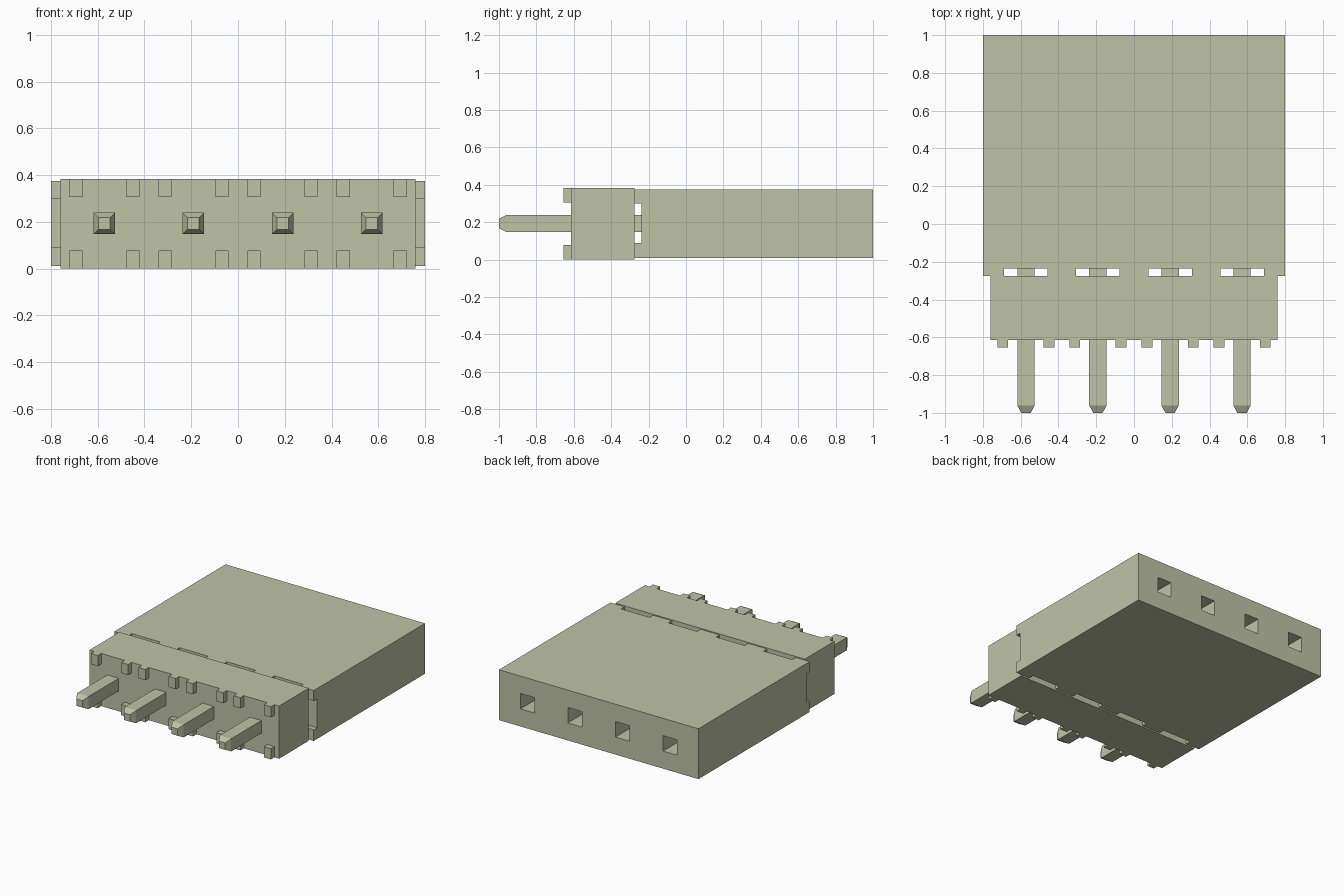
import bpy, bmesh
from mathutils import Vector

cube = bpy.data.objects.get("Cube")
if cube:
    bpy.data.objects.remove(cube, do_unlink=True)

# One matte plastic colour for every part
mat = bpy.data.materials.new("sage_grey")
mat.use_nodes = True
COLOUR = (0.52, 0.55, 0.39, 1)
mat.diffuse_color = COLOUR
bsdf = mat.node_tree.nodes["Principled BSDF"]
bsdf.inputs["Base Color"].default_value = COLOUR
bsdf.inputs["Roughness"].default_value = 0.7

PIN_X = (-0.572, -0.191, 0.191, 0.572)
MID_Z = 0.193


def box(name, x, y, z):
    """Box from (min, max) ranges on each axis."""
    bm = bmesh.new()
    bmesh.ops.create_cube(bm, size=1)
    for v in bm.verts:
        v.co = Vector(r[0] if c < 0 else r[1] for c, r in zip(v.co, (x, y, z)))
    mesh = bpy.data.meshes.new(name)
    bm.to_mesh(mesh)
    bm.free()
    mesh.materials.append(mat)
    obj = bpy.data.objects.new(name, mesh)
    bpy.context.collection.objects.link(obj)
    return obj


def cut(target, cutter):
    """Subtract a box from the target, then discard the box."""
    cutter.hide_render = True
    mod = target.modifiers.new("cut", 'BOOLEAN')
    mod.operation = 'DIFFERENCE'
    mod.solver = 'EXACT'
    mod.object = cutter
    bpy.context.view_layer.objects.active = target
    bpy.ops.object.modifier_apply(modifier=mod.name)
    bpy.data.objects.remove(cutter, do_unlink=True)


def pin(name, x):
    """Square pin with tapered ends, lofted through four square sections."""
    bm = bmesh.new()
    rings = []
    for y, h in ((-1, 0.025), (-0.96, 0.046), (0.56, 0.046), (0.6, 0.025)):
        rings.append([bm.verts.new((x + sx * h, y, MID_Z + sz * h))
                      for sx, sz in ((-1, -1), (1, -1), (1, 1), (-1, 1))])
    for a, b in zip(rings, rings[1:]):
        for i in range(4):
            j = (i + 1) % 4
            bm.faces.new((a[i], a[j], b[j], b[i]))
    bm.faces.new(rings[0])
    bm.faces.new(rings[-1])
    bmesh.ops.recalc_face_normals(bm, faces=bm.faces)
    mesh = bpy.data.meshes.new(name)
    bm.to_mesh(mesh)
    bm.free()
    mesh.materials.append(mat)
    bpy.context.collection.objects.link(bpy.data.objects.new(name, mesh))


# Socket housing: cross slot, vent notches and contact holes
housing = box("socket_housing", (-0.8, 0.8), (-0.275, 1), (0.01, 0.375))
cut(housing, box("slot_cutter", (-1, 1), (-0.4, -0.237), (0.09, 0.3)))
for x in PIN_X:
    cut(housing, box("notch_cutter", (x - 0.115, x + 0.115), (-0.4, -0.235), (-0.1, 0.5)))
    cut(housing, box("hole_cutter", (x - 0.056, x + 0.056), (-0.4, 1.1),
                     (MID_Z - 0.056, MID_Z + 0.056)))

# Header block that carries the pins
box("header_block", (-0.76, 0.76), (-0.615, -0.275), (0, 0.382))

# Pins, each framed by four small standoff feet
for n, x in enumerate(PIN_X, 1):
    pin(f"pin_{n}", x)
    for side, s in (("right", -1), ("left", 1)):
        for level, z in (("lower", (0, 0.078)), ("upper", (0.305, 0.382))):
            c = x + s * 0.122
            box(f"{level}_{side}_standoff_{n}", (c - 0.028, c + 0.028), (-0.655, -0.615), z)
